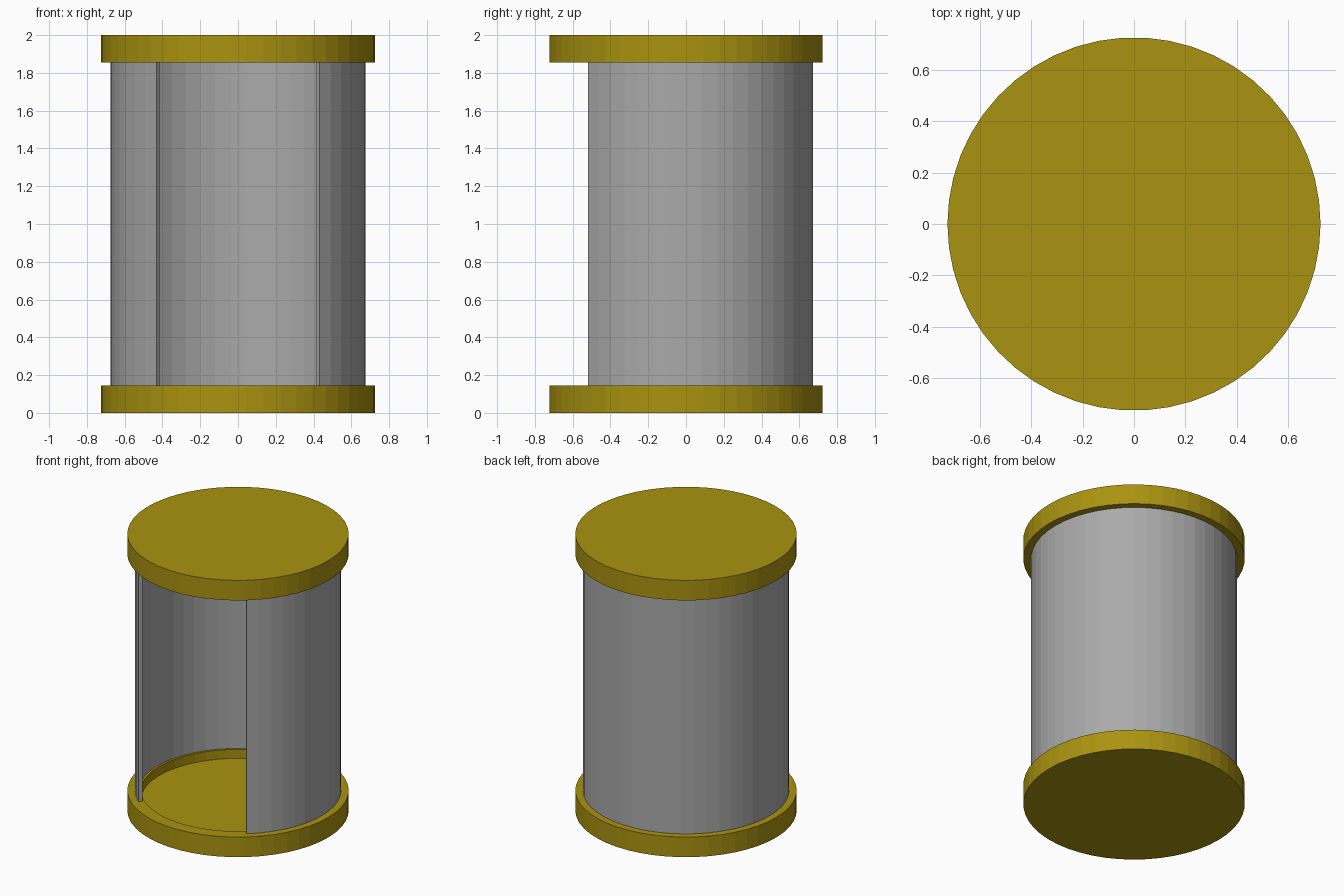
import bpy, bmesh
from math import cos, sin, tau

SIDES = 50


def material(name, colour):
    m = bpy.data.materials.new(name)
    m.use_nodes = True
    m.diffuse_color = colour
    m.node_tree.nodes["Principled BSDF"].inputs["Base Color"].default_value = colour
    return m


def sweep(name, profile, first, last, closed, mat):
    """Turn an (r, z) profile about z from step first to step last."""
    bm = bmesh.new()
    rings = []
    for i in range(first, last + 1):
        a = tau * i / SIDES
        rings.append([bm.verts.new((r * cos(a), r * sin(a), z)) for r, z in profile])
    n = len(profile)
    if closed:
        # Full turn: open profile whose ends become flat discs
        for a, b in zip(rings, rings[1:] + rings[:1]):
            for j in range(n - 1):
                bm.faces.new((a[j], b[j], b[j + 1], a[j + 1]))
        bm.faces.new([r[0] for r in rings])
        bm.faces.new([r[-1] for r in rings])
    else:
        # Part turn: looped profile with its two ends capped
        for a, b in zip(rings, rings[1:]):
            for j in range(n):
                k = (j + 1) % n
                bm.faces.new((a[j], b[j], b[k], a[k]))
        bm.faces.new(rings[0])
        bm.faces.new(rings[-1])
    bmesh.ops.recalc_face_normals(bm, faces=bm.faces)
    mesh = bpy.data.meshes.new(name)
    bm.to_mesh(mesh)
    bm.free()
    mesh.materials.append(mat)
    obj = bpy.data.objects.new(name, mesh)
    bpy.context.collection.objects.link(obj)
    return obj


cube = bpy.data.objects.get("Cube")
if cube:
    bpy.data.objects.remove(cube)

gold = material("dark_gold", (0.40, 0.29, 0.005, 1))
grey = material("grey", (0.40, 0.40, 0.40, 1))

# End caps: discs with a rim around a shallow recess facing inward
cap = [(0.725, 0), (0.725, 0.145), (0.635, 0.145), (0.635, 0.08)]
sweep("bottom_cap", cap, 0, SIDES - 1, True, gold)
sweep("top_cap", [(r, 2 - z) for r, z in cap], 0, SIDES - 1, True, gold)

# Curved wall, open at the front
wall = [(0.675, 0.145), (0.675, 1.855), (0.65, 1.855), (0.65, 0.145)]
sweep("curved_wall", wall, -7, SIDES // 2 + 7, False, grey)
